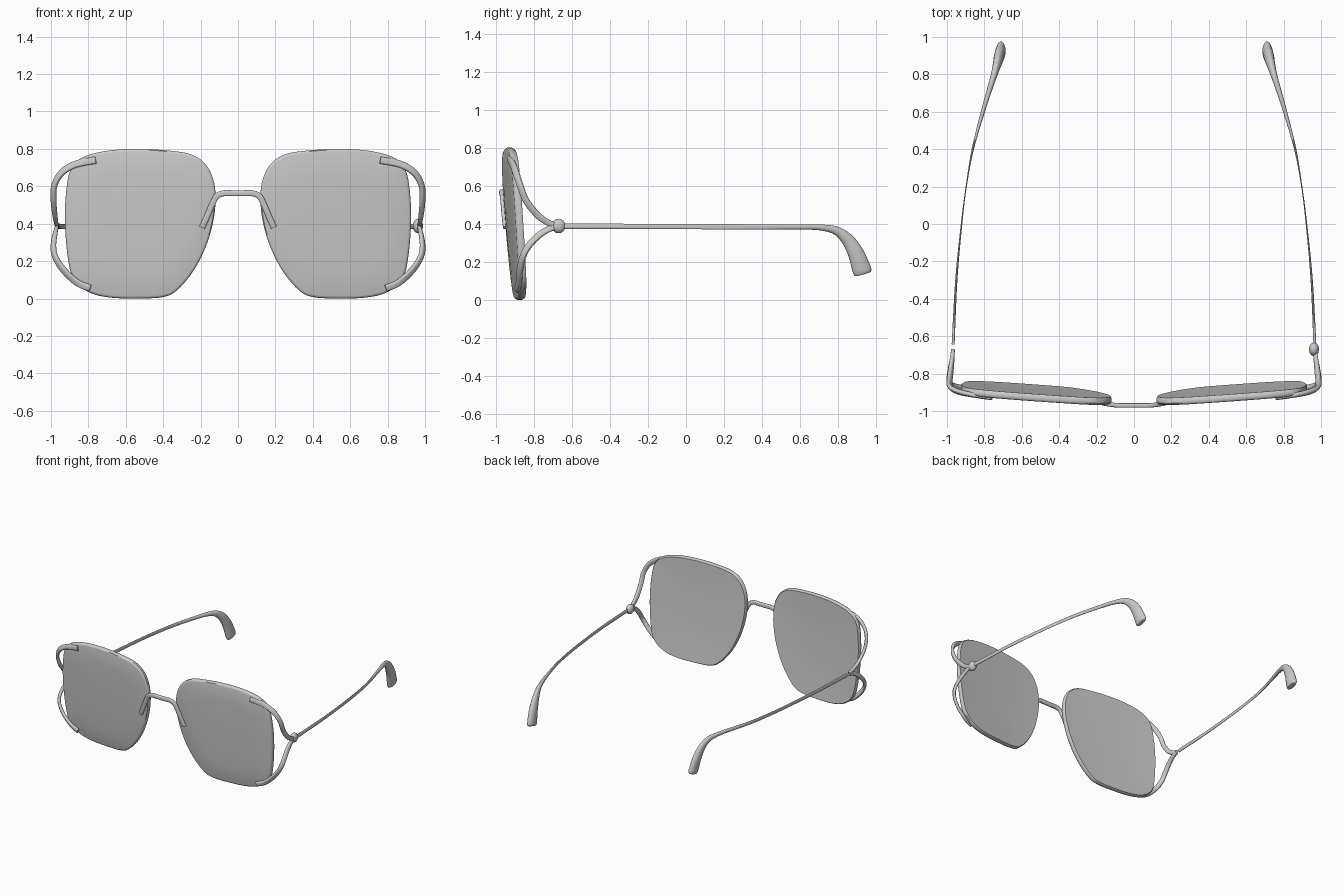
import bpy, bmesh, math
from mathutils import Vector

if "Cube" in bpy.data.objects:
    bpy.data.objects.remove(bpy.data.objects["Cube"])


def spline(pts, steps, closed=False):
    # Catmull-Rom interpolation of tuples of any length
    n, out = len(pts), []
    P = [Vector(p) for p in pts]
    get = (lambda i: P[i % n]) if closed else (lambda i: P[min(max(i, 0), n - 1)])
    for i in range(n if closed else n - 1):
        a, b, c, d = (get(i + k) for k in (-1, 0, 1, 2))
        for s in range(steps):
            t = s / steps
            out.append(0.5 * (2 * b + (c - a) * t + (2 * a - 5 * b + 4 * c - d) * t ** 2
                              + (3 * b - a - 3 * c + d) * t ** 3))
    if not closed:
        out.append(P[-1])
    return out


def skin(name, rings, side=1):
    # Bridge a list of closed rings, cap both ends, mirror in x when side is -1
    bm = bmesh.new()
    vs = [[bm.verts.new((side * p[0], p[1], p[2])) for p in r] for r in rings]
    n = len(vs[0])
    for r0, r1 in zip(vs, vs[1:]):
        for j in range(n):
            bm.faces.new((r0[j], r0[(j + 1) % n], r1[(j + 1) % n], r1[j]))
    bm.faces.new(vs[0])
    bm.faces.new(vs[-1])
    bmesh.ops.recalc_face_normals(bm, faces=bm.faces)
    me = bpy.data.meshes.new(name)
    bm.to_mesh(me)
    bm.free()
    ob = bpy.data.objects.new(name, me)
    bpy.context.collection.objects.link(ob)
    smooth(ob)
    return ob


def smooth(ob):
    bpy.ops.object.select_all(action='DESELECT')
    ob.select_set(True)
    bpy.context.view_layer.objects.active = ob
    bpy.ops.object.shade_smooth_by_angle(angle=math.radians(40))


def sweep(name, pts, hint, side=1, power=1.0, sides=16, steps=8):
    # pts: x, y, z, half thickness (along hint), half width
    s = spline(pts, steps)
    rings = []
    for i, q in enumerate(s):
        c = Vector(q[:3])
        t = (Vector(s[min(i + 1, len(s) - 1)][:3]) - Vector(s[max(i - 1, 0)][:3])).normalized()
        h = hint(c)
        u = (h - t * h.dot(t)).normalized()
        v = t.cross(u)
        ring = []
        for k in range(sides):
            a = 2 * math.pi * (k + 0.5) / sides
            ca, sa = math.cos(a), math.sin(a)
            ring.append(c + u * q[3] * math.copysign(abs(ca) ** power, ca)
                        + v * q[4] * math.copysign(abs(sa) ** power, sa))
        rings.append(ring)
    return skin(name, rings, side)


# Lens outline (x, z) and its tilted, slightly bowed surface
OUTLINE = [(.36, .79), (.53, .80), (.70, .79), (.83, .755), (.895, .69), (.92, .56), (.925, .40),
           (.91, .22), (.88, .105), (.80, .035), (.69, .006), (.54, .0), (.40, .008), (.325, .045),
           (.24, .145), (.175, .27), (.135, .40), (.12, .52), (.13, .63), (.175, .72), (.25, .77)]
RINGS = [(.3, .017), (.65, .017), (.965, .019), (.985, .019), (1, .01), (1, -.01), (.985, -.018),
         (.965, -.02), (.65, -.021), (.3, -.021)]


def lens_point(p, scale, off):
    x, z = .53 + (p[0] - .53) * scale, .40 + (p[1] - .40) * scale
    y = -.903 + .072 * (x - .52) - .065 * (z - .4) - .008 * (1 - scale ** 2)
    return (x, y + off, z)


# Side fork straps, joining the lens front to the hinge
UPPER = [(.76, -.93, .74, .012, .019), (.87, -.913, .717, .012, .019), (.945, -.895, .67, .012, .018),
         (.983, -.872, .60, .012, .017), (.986, -.84, .52, .012, .017), (.979, -.78, .445, .012, .017),
         (.972, -.72, .403, .011, .016), (.968, -.672, .388, .010, .015)]
LOWER = [(.79, -.888, .055, .012, .018), (.86, -.88, .085, .012, .018), (.935, -.873, .155, .012, .018),
         (.978, -.858, .225, .012, .017), (.987, -.83, .28, .012, .017), (.98, -.775, .338, .012, .017),
         (.972, -.72, .372, .011, .016), (.968, -.672, .385, .010, .015)]
# Temple arm with a flattened drop-shaped ear tip
ARM = [(.967, -.645, .386, .008, .015), (.95, -.30, .386, .006, .014), (.922, .0, .385, .004, .014),
       (.897, .20, .384, .003, .014), (.862, .40, .383, .006, .014), (.808, .60, .383, .011, .014),
       (.775, .71, .380, .014, .016), (.750, .79, .363, .017, .023), (.733, .85, .315, .022, .034),
       (.722, .893, .245, .027, .043), (.713, .922, .165, .027, .050), (.711, .929, .142, .023, .048),
       (.710, .931, .135, .017, .040)]

for side, tag in ((1, "right"), (-1, "left")):
    outline = spline(OUTLINE, 5, closed=True)
    skin(tag + "_lens", [[lens_point(p, s, o) for p in outline] for s, o in RINGS], side)
    outward = lambda c: Vector((c.x - .5, c.y + .5, 0))
    sweep(tag + "_upper_fork", UPPER, outward, side, power=.6)
    sweep(tag + "_lower_fork", LOWER, outward, side, power=.6)
    sweep(tag + "_temple_arm", ARM, lambda c: Vector((1, 0, 0)), side)

# Nose bridge with splayed legs
HALF = [(.192, -.950, .38, .012, .016), (.165, -.957, .44, .012, .016), (.135, -.963, .51, .012, .016),
        (.112, -.967, .548, .012, .016), (.075, -.970, .563, .012, .016), (.03, -.970, .563, .012, .016)]
BRIDGE = HALF + [(-p[0],) + p[1:] for p in reversed(HALF)]
sweep("nose_bridge", BRIDGE, lambda c: Vector((0, -1, 0)), power=.6)

# Hinge ball, present on the right side only
bpy.ops.mesh.primitive_uv_sphere_add(segments=24, ring_count=16, radius=1, location=(.962, -.67, .388))
ball = bpy.context.object
ball.name = "right_hinge_ball"
ball.scale = (.027, .036, .038)
smooth(ball)
